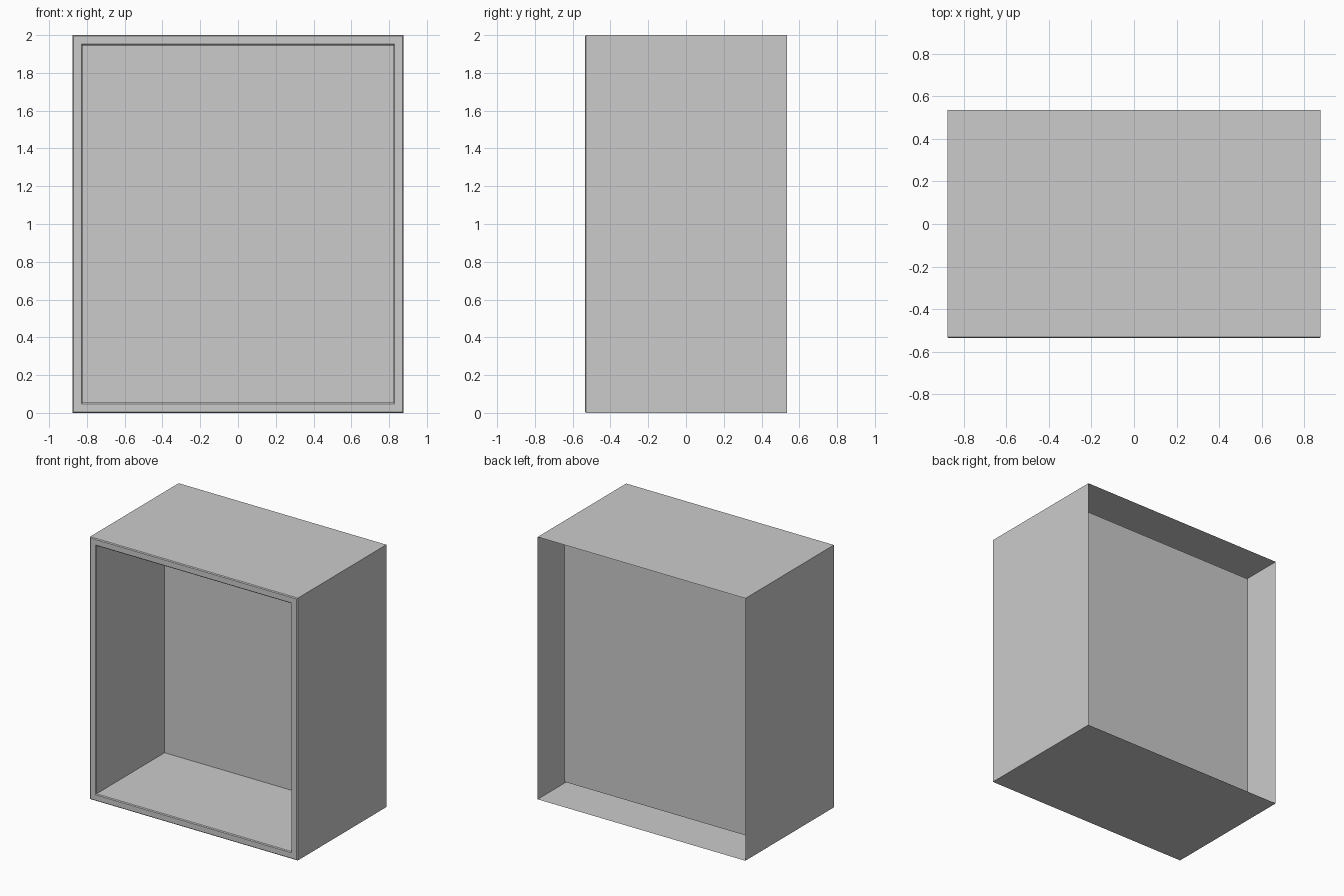
import bpy, bmesh

if "Cube" in bpy.data.objects:
    bpy.data.objects.remove(bpy.data.objects["Cube"])

HALF_W, HALF_D, HEIGHT = 0.876, 0.536, 2.0
WALL = 0.054      # width of the front rim
BEVEL = 0.006     # tiny chamfer on the rim edges
BACK_Y = 0.29     # depth of the inner back panel

bm = bmesh.new()


def ring(inset, y):
    """Rectangular loop, inset from the outer outline, at depth y."""
    x, lo, hi = HALF_W - inset, inset, HEIGHT - inset
    return [bm.verts.new((sx, y, z)) for sx, z in
            ((-x, lo), (x, lo), (x, hi), (-x, hi))]


# Open-backed outer shell, chamfered front rim, then inner box walls
profile = [
    (0, HALF_D),
    (0, -HALF_D + BEVEL),
    (BEVEL, -HALF_D),
    (WALL - BEVEL, -HALF_D),
    (WALL, -HALF_D + BEVEL),
    (WALL, BACK_Y),
]
rings = [ring(*p) for p in profile]
for a, b in zip(rings, rings[1:]):
    for i in range(4):
        j = (i + 1) % 4
        bm.faces.new((a[i], b[i], b[j], a[j]))

# Inner back panel, facing the front opening
bm.faces.new(rings[-1])
bm.normal_update()

mesh = bpy.data.meshes.new("cabinet_shell")
bm.to_mesh(mesh)
bm.free()
bpy.context.collection.objects.link(bpy.data.objects.new("cabinet_shell", mesh))
